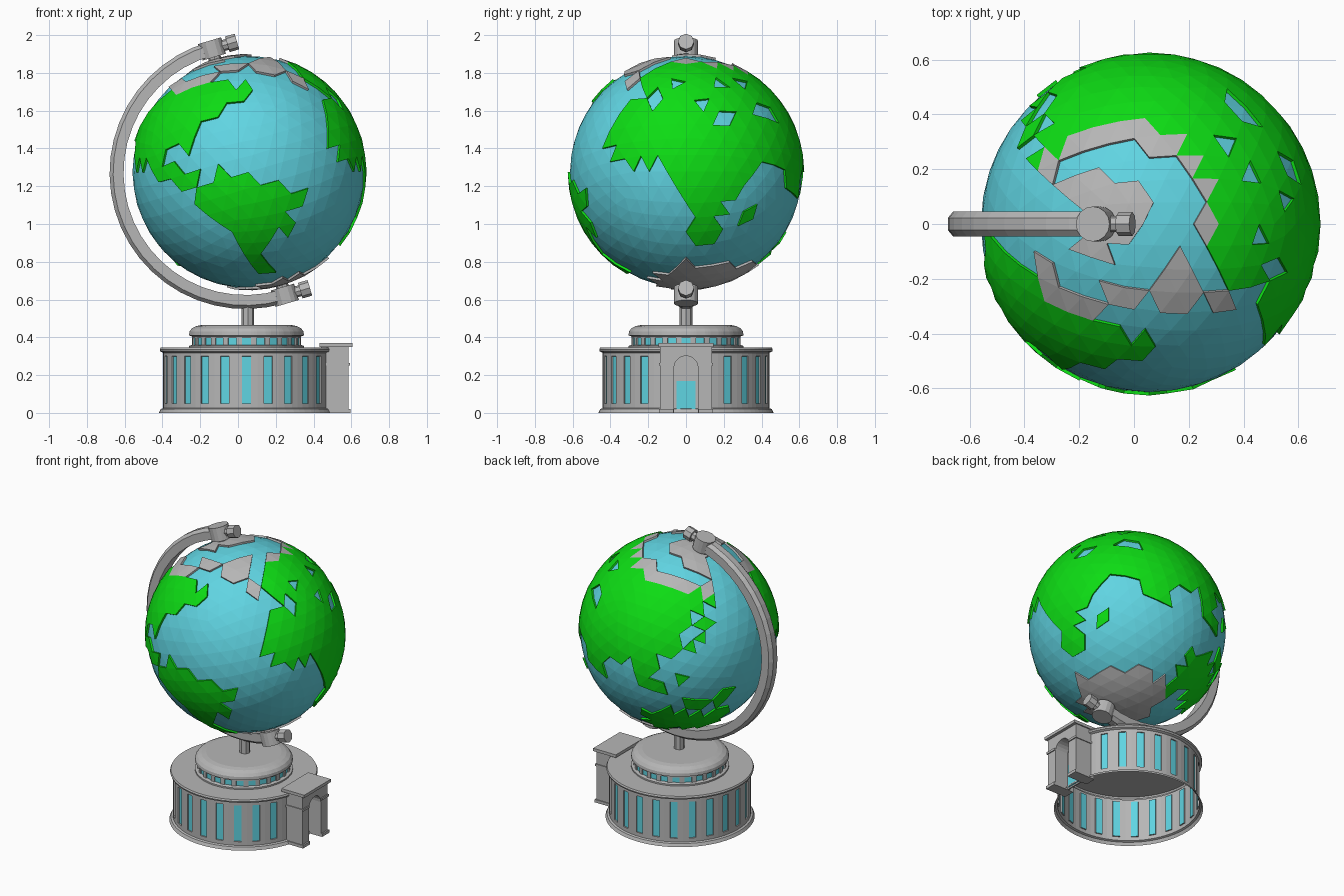
import bpy, bmesh, math
from mathutils import Vector, Matrix

if "Cube" in bpy.data.objects:
    bpy.data.objects.remove(bpy.data.objects["Cube"])

def material(name, rgb):
    m = bpy.data.materials.new(name)
    m.diffuse_color = (*rgb, 1)
    m.use_nodes = True
    m.node_tree.nodes["Principled BSDF"].inputs["Base Color"].default_value = m.diffuse_color
    return m

GREY = material("stone_grey", (0.47, 0.47, 0.47))
BLUE = material("water_blue", (0.117, 0.66, 0.76))
GREEN = material("land_green", (0.004, 0.72, 0.007))
CENTRE = Vector((0.055, 0, 1.275))
BASE_X = 0.045
TILT = math.radians(16.5)
AXIS = Vector((-math.sin(TILT), 0, math.cos(TILT)))
TANGENT = Vector((math.cos(TILT), 0, math.sin(TILT)))

def finish(bm, name, mats):
    bmesh.ops.recalc_face_normals(bm, faces=bm.faces)
    me = bpy.data.meshes.new(name)
    bm.to_mesh(me)
    bm.free()
    for m in mats:
        me.materials.append(m)
    ob = bpy.data.objects.new(name, me)
    bpy.context.collection.objects.link(ob)
    return ob

def box(name, x, y, z, mat):
    bm = bmesh.new()
    bmesh.ops.create_cube(bm, size=1)
    for v in bm.verts:
        v.co = Vector([a + (b - a) * (c + 0.5) for (a, b), c in zip((x, y, z), v.co)])
    return finish(bm, name, [mat])

def rod(name, a, b, r, sides=8):
    bm = bmesh.new()
    d = b - a
    rot = d.to_track_quat('Z', 'Y').to_matrix().to_4x4()
    bmesh.ops.create_cone(bm, cap_ends=True, segments=sides, radius1=r, radius2=r, depth=d.length,
                          matrix=Matrix.Translation((a + b) / 2) @ rot)
    return finish(bm, name, [GREY])

def round_wall(name, profile, band, half, count=24):
    """Turned profile; inset blue windows in profile step number band."""
    bm = bmesh.new()
    step = math.tau / count
    angles = [i * step + o for i in range(count) for o in (-half, half, step / 2)]
    rings = [[bm.verts.new((BASE_X + r * math.cos(a), r * math.sin(a), z)) for a in angles]
             for r, z in profile]
    n = len(angles)
    windows = []
    for k in range(len(rings) - 1):
        for i in range(n):
            j = (i + 1) % n
            f = bm.faces.new((rings[k][i], rings[k][j], rings[k + 1][j], rings[k + 1][i]))
            if k == band and i % 3 == 0:
                windows.append(f)
    bm.faces.new(rings[-1])
    bm.normal_update()
    bmesh.ops.inset_individual(bm, faces=windows, thickness=0.0005, depth=-0.008)
    for f in bm.faces:
        f.material_index = 0
    for f in windows:
        f.material_index = 1
    return finish(bm, name, [GREY, BLUE])

# Base building: lower hall, upper drum with rounded roof, ceiling, post
round_wall("lower_hall", [(0.465, 0), (0.455, 0.02), (0.442, 0.025), (0.442, 0.05), (0.442, 0.3),
           (0.442, 0.318), (0.457, 0.325), (0.46, 0.335), (0.455, 0.345)], 3, 0.052)
round_wall("upper_drum", [(0.305, 0.345), (0.305, 0.355), (0.29, 0.36), (0.29, 0.397), (0.29, 0.405),
           (0.305, 0.41), (0.303, 0.43), (0.29, 0.448), (0.265, 0.46), (0.235, 0.466)], 2, 0.08)
post_x = BASE_X + 0.007
rod("post", Vector((post_x, 0, 0.46)), Vector((post_x, 0, 0.58)), 0.034)

# Entrance porch: arched block, cornice, side belts, back wall and door
bm = bmesh.new()
outline = [(-0.137, 0), (-0.137, 0.352), (0.137, 0.352), (0.137, 0), (0.064, 0)]
outline += [(0.064 * math.cos(a), 0.238 + 0.064 * math.sin(a)) for a in
            [math.pi * i / 10 for i in range(11)]] + [(-0.064, 0)]
face = bm.faces.new([bm.verts.new((0.44, y, z)) for y, z in outline])
ext = bmesh.ops.extrude_face_region(bm, geom=[face], use_keep_orig=True)
bmesh.ops.translate(bm, vec=(0.145, 0, 0), verts=[g for g in ext["geom"] if isinstance(g, bmesh.types.BMVert)])
finish(bm, "porch_arch", [GREY])
box("porch_cornice", (0.432, 0.605), (-0.145, 0.145), (0.35, 0.37), GREY)
for s, side in ((-1, "front"), (1, "back")):
    ys = sorted((s * 0.066, s * 0.143))
    box("porch_belt_" + side, (0.45, 0.592), ys, (0.25, 0.265), GREY)
    box("porch_foot_" + side, (0.45, 0.595), ys, (0, 0.02), GREY)
box("porch_back_wall", (0.48, 0.489), (-0.07, 0.07), (0, 0.33), GREY)
box("door", (0.488, 0.494), (-0.05, 0.05), (0.01, 0.17), BLUE)

# Curved arm: chamfered section swept round the globe
bm = bmesh.new()
section = [(0.037, 0.022), (0.018, 0.045), (-0.037, 0.045), (-0.037, -0.045), (0.018, -0.045), (0.037, -0.022)]
rings = []
for i in range(25):
    a = math.radians(105 + (287 - 105) * i / 24)
    rings.append([bm.verts.new((0.04 + (0.683 + r) * math.cos(a), y, 1.27 + (0.683 + r) * math.sin(a)))
                  for r, y in section])
for p, q in zip(rings, rings[1:]):
    for i in range(6):
        j = (i + 1) % 6
        bm.faces.new((p[i], p[j], q[j], q[i]))
bm.faces.new(rings[0])
bm.faces.new(rings[-1])
finish(bm, "curved_arm", [GREY])

# Pivots: knob, neck and end nut at each pole, and the axle
for s, end in ((1, "top"), (-1, "bottom")):
    k = CENTRE + AXIS * s * 0.68
    rod(end + "_knob", k - AXIS * 0.045, k + AXIS * 0.045, 0.064, 16)
    rod(end + "_neck", k, k + TANGENT * 0.1, 0.03)
    rod(end + "_nut", k + TANGENT * 0.085, k + TANGENT * 0.138, 0.043)
rod("axle", CENTRE - AXIS * 0.66, CENTRE + AXIS * 0.66, 0.034)

# Globe regions: outlines in percent of the radius, as seen from a direction
def view(az, el):
    a, e = math.radians(az), math.radians(el)
    h = Vector((math.sin(a), -math.cos(a), 0))
    z = Vector((0, 0, 1))
    return (Vector((math.cos(a), math.sin(a), 0)), z * math.cos(e) - h * math.sin(e),
            h * math.cos(e) + z * math.sin(e))

FRONT, RIGHT, TOP, BACK, BELOW = view(0, 0), view(90, 0), view(0, 90), view(210, 25), view(150, -30)
south_america = [(-44, -12), (-21, 3), (18, -10), (35, -18), (47, -9), (47, -21), (37, -34), (35, -48), (16, -56),
                 (15, -73), (24, -88), (11, -87), (-2, -65), (-13, -56), (-42, -34)]
north_america = [(-74, 57), (-63, 68), (-42, 68), (-21, 72), (4, 75), (1, 65), (-20, 59), (-23, 46), (-38, 44),
                 (-45, 26), (-57, 19), (-68, 26), (-79, 15), (-74, -3), (-85, -5), (-86, 12), (-95, 19),
                 (-96, 32), (-85, 46)]
isthmus = [(-74, 2), (-63, 8), (-58, -3), (-44, -4), (-44, -15), (-60, -14), (-72, -10)]
north_coast = [(-95, -22), (-88, -14), (-67, -30), (-53, -48), (-38, -59), (-11, -65), (4, -67), (0, -75),
               (-17, -83), (-41, -85), (-56, -71), (-75, -66), (-95, -40)]
africa = [(-66, 34), (-55, 55), (-30, 62), (-5, 58), (20, 48), (42, 30), (68, 17), (50, -5), (52, -14), (32, -32),
          (26, -53), (14, -60), (3, -60), (5, -45), (-3, -28), (-2, -15), (-14, -2), (-27, 9), (-40, 5), (-64, 10)]
big_island = [(44, -42), (44, -31), (60, -27), (57, -38)]
eurasia = [(-63, 40), (-50, 48), (-28, 60), (0, 57), (20, 44), (33, 26), (38, 12), (36, -2), (38, -15), (44, -33),
           (59, -36), (75, -30), (88, -15), (88, 44), (77, 61), (59, 68), (44, 79), (33, 95), (0, 105),
           (-38, 94), (-53, 79), (-60, 60)]
asia = [(-100, 40), (-60, 80), (-40, 75), (-20, 50), (0, 40), (20, 48), (48, 42), (38, 28), (22, 18), (18, 5),
        (14, -10), (5, -28), (-12, -18), (-17, -30), (-14, -48), (-24, -50), (-34, -35), (-40, -22), (-54, -22),
        (-66, -38), (-75, -47), (-85, -30), (-95, -10), (-105, 5)]
south_asia = [(-60, 60), (-30, 50), (-18, 55), (-3, 70), (15, 75), (22, 62), (40, 42), (52, 55), (66, 36),
              (80, 50), (60, 85), (0, 105), (-60, 85)]
east_islands = [(28, 20), (36, 20), (38, 0), (20, -18), (16, -12), (28, -2)]
south_islands = [(-40, -46), (-24, -50), (-8, -58), (-10, -66), (-30, -60)]
mid_islands = [(2, -38), (12, -36), (14, -52), (4, -50)]
long_island = [(12, -62), (30, -72), (62, -57), (48, -72), (28, -78), (10, -70)]
australia = [(-30, -84), (0, -80), (40, -84), (30, -96), (-20, -100)]
australia_south = [(57, -40), (82, -30), (84, -55), (62, -75), (55, -62)]
polar_ice = [(-51, 23), (-41, 31), (-20, 30), (-3, 26), (1, 5), (-6, -4), (-17, -6), (-23, -22), (-34, -24),
             (-47, -12), (-38, -5), (-35, 5), (-50, 14)]
asian_ice = [(-70, 26), (-61, 38), (-41, 55), (-26, 62), (-17, 56), (-9, 60), (12, 56), (18, 46), (27, 40),
             (35, 26), (38, 11), (34, -6), (28, 4), (31, 17), (21, 29), (15, 40), (0, 46), (-12, 49), (-29, 49),
             (-44, 43), (-53, 37), (-60, 23)]
western_ice = [(-70, -6), (-61, -15), (-61, -27), (-50, -30), (-44, -39), (-32, -43), (-23, -33), (-11, -35),
               (-5, -43), (-22, -48), (-34, -57), (-47, -53), (-60, -40), (-66, -28)]
ice_island = [(8, -25), (18, -13), (19, -27), (26, -36), (22, -58), (9, -50), (0, -43)]
small_ice = [(36, -41), (47, -46), (35, -55)]
southern_ice = [(-67, -46), (-35, -50), (-30, -35), (2, -38), (27, -45), (32, -60), (22, -80), (0, -93),
                (-20, -86), (-40, -80), (-48, -62)]
seas = [(-29, 63), (18, 61), (32, 48), (49, 73), (60, 54), (70, 50), (25, 73), (-8, 76)]
LAND = [(FRONT, [south_america, north_america, isthmus]), (RIGHT, [africa, big_island]),
        (TOP, [eurasia, north_coast]), (BELOW, [south_asia, australia_south]),
        (BACK, [asia, east_islands, south_islands, mid_islands, long_island, australia])]
ICE = [(TOP, [polar_ice, asian_ice, western_ice, ice_island, small_ice]), (BELOW, [southern_ice])]

def inside(u, v, poly):
    hit = False
    for (x1, y1), (x2, y2) in zip(poly, poly[1:] + poly[:1]):
        if (y1 > v) != (y2 > v) and u < x1 + (v - y1) * (x2 - x1) / (y2 - y1):
            hit = not hit
    return hit

def covered(d, groups):
    return any(d.dot(c) > 0.05 and any(inside(100 * d.dot(r), 100 * d.dot(u), p) for p in polys)
               for (r, u, c), polys in groups)

def kind(d):
    if covered(d, ICE) or d.dot(-AXIS) > 0.96:
        return 2
    sea = d.x > 0 and any(math.hypot(100 * d.y - a, 100 * d.z - b) < 5.5 for a, b in seas)
    return 1 if covered(d, LAND) and not sea else 0

# Globe: tilted icosphere with raised land and ice
bm = bmesh.new()
bmesh.ops.create_icosphere(bm, subdivisions=4, radius=0.614, matrix=Matrix.Rotation(-TILT, 4, 'Y'))
for f in bm.faces:
    f.material_index = kind(f.calc_center_median().normalized())
raised = [f for f in bm.faces if f.material_index]
ext = bmesh.ops.extrude_face_region(bm, geom=raised)["geom"]
tops = {g for g in ext if isinstance(g, bmesh.types.BMFace)}
bmesh.ops.delete(bm, geom=[f for f in raised if f.is_valid and f not in tops], context='FACES_ONLY')
for g in ext:
    if isinstance(g, bmesh.types.BMVert):
        g.co *= 1.02
for f in bm.faces:
    if len(f.verts) == 4:
        f.material_index = next(n.material_index for e in f.edges for n in e.link_faces if n in tops)
bmesh.ops.translate(bm, vec=CENTRE, verts=bm.verts)
finish(bm, "globe", [BLUE, GREEN, GREY])
